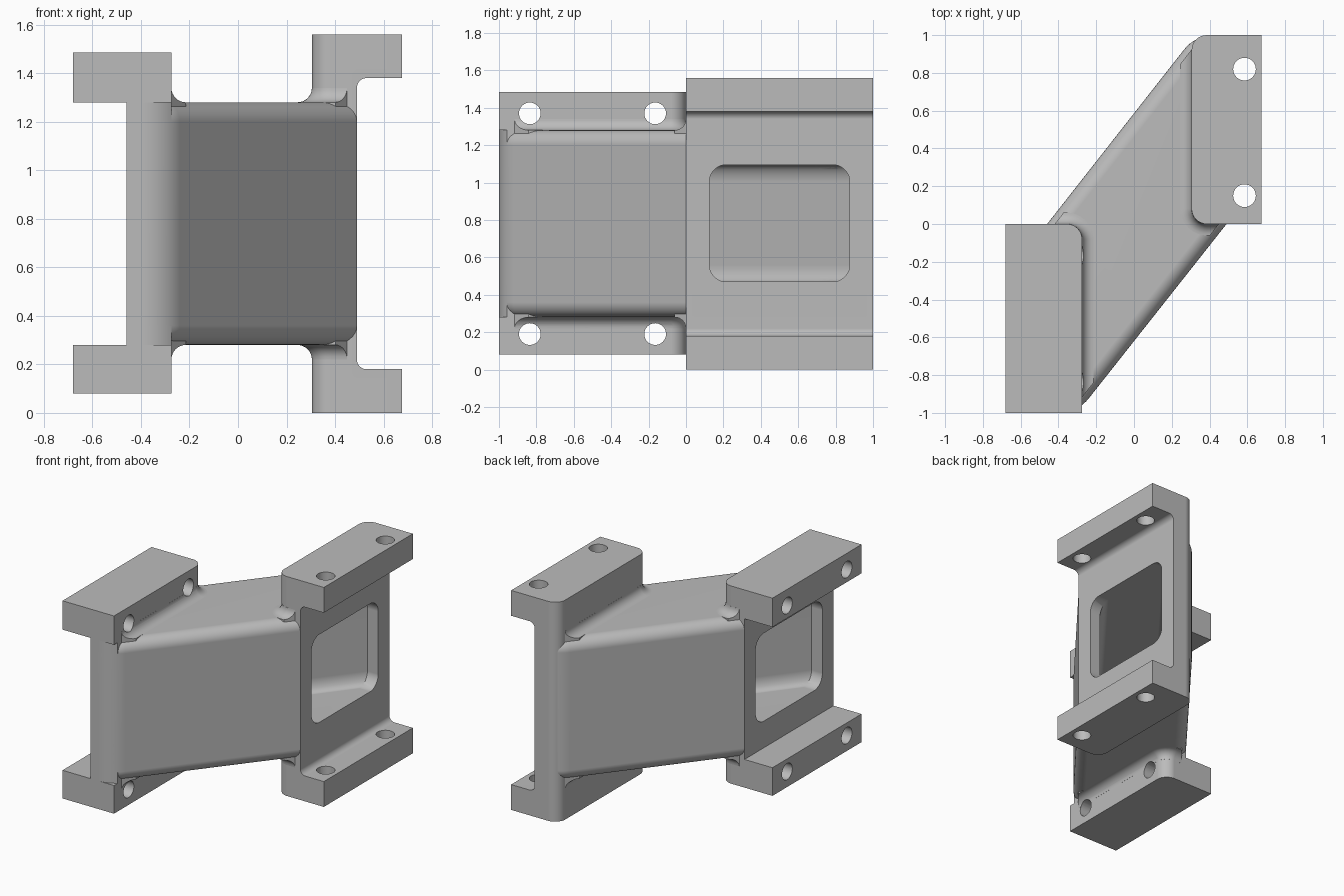
import bpy
import bmesh
import math
from mathutils import Vector

cube = bpy.data.objects.get("Cube")
if cube:
    bpy.data.objects.remove(cube, do_unlink=True)

grey = bpy.data.materials.new("cast grey")
grey.use_nodes = True
colour = (0.5, 0.5, 0.5, 1)
grey.diffuse_color = colour
grey.node_tree.nodes["Principled BSDF"].inputs["Base Color"].default_value = colour

HEIGHT = 1.56
parts, cutters = [], []


def rounded(corners, steps=8):
    """2D outline from (x, y, radius) corners."""
    out = []
    for i, (x, y, r) in enumerate(corners):
        p = Vector((x, y))
        if r == 0:
            out.append(p)
            continue
        a = (Vector(corners[i - 1][:2]) - p).normalized()
        b = (Vector(corners[(i + 1) % len(corners)][:2]) - p).normalized()
        half = a.angle(b) / 2
        centre = p + (a + b).normalized() * r / math.sin(half)
        start = p + a * r / math.tan(half) - centre
        end = p + b * r / math.tan(half) - centre
        for k in range(steps + 1):
            out.append(centre + start.lerp(end, k / steps).normalized() * r)
    return out


def circle(u, v, r, n=32):
    return [Vector((u + r * math.cos(2 * math.pi * k / n),
                    v + r * math.sin(2 * math.pi * k / n))) for k in range(n)]


def along(axis, outline, level):
    """Place a 2D outline across an axis at a given level."""
    if axis == "x":
        return [(level, p.x, p.y) for p in outline]
    if axis == "y":
        return [(p.x, level, p.y) for p in outline]
    return [(p.x, p.y, level) for p in outline]


def loft(name, rings, keep=True, pick=None, width=0.08):
    """Skin rings into a solid; optionally round the edges chosen by pick."""
    bm = bmesh.new()
    loops = [[bm.verts.new(c) for c in ring] for ring in rings]
    n = len(loops[0])
    for low, high in zip(loops, loops[1:]):
        for i in range(n):
            j = (i + 1) % n
            bm.faces.new((low[i], low[j], high[j], high[i]))
    bm.faces.new(loops[0])
    bm.faces.new(loops[-1])
    bmesh.ops.recalc_face_normals(bm, faces=bm.faces[:])
    if pick:
        edges = [e for e in bm.edges if pick(e.verts[0].co, e.verts[1].co)]
        bmesh.ops.bevel(bm, geom=edges, offset=width, offset_type="OFFSET",
                        segments=8, profile=0.5, affect="EDGES", clamp_overlap=False)
    mesh = bpy.data.meshes.new(name)
    bm.to_mesh(mesh)
    bm.free()
    obj = bpy.data.objects.new(name, mesh)
    bpy.context.scene.collection.objects.link(obj)
    obj.hide_render = not keep
    (parts if keep else cutters).append(obj)
    return obj


def boolean(obj, tool, operation="DIFFERENCE"):
    mod = obj.modifiers.new("cut", "BOOLEAN")
    mod.operation, mod.object, mod.solver = operation, tool, "EXACT"
    bpy.context.view_layer.update()
    graph = bpy.context.evaluated_depsgraph_get()
    mesh = bpy.data.meshes.new_from_object(obj.evaluated_get(graph))
    obj.modifiers.clear()
    obj.data = mesh


def body_outline(k=0):
    return rounded([(-0.46, -1, 0), (-0.30 - k, -1, 0.2), (0.49 - k, 0, 0),
                    (0.49, 1, 0), (0.325 + k, 1, 0.2), (-0.46 + k, 0, 0)])


# Slanted duct body, rounded along its long top and bottom edges
def long_edge(a, b):
    return abs(a.z - b.z) < 0.001 and abs(a.x - b.x) > 0.001


outline = body_outline()
body = loft("duct_body", [along("z", outline, z) for z in (0.28, 1.28)], pick=long_edge)

# Left mounting web between its two flanges
edge = [p for p in outline if p.x < -0.28]
edge[-1:-1] = [Vector((-0.275, -0.958)), Vector((-0.275, 0))]
web = loft("left_web", [along("z", edge, z) for z in (0.28, 1.28)])

# Left flanges
pad = rounded([(-0.68, -1, 0), (-0.275, -1, 0), (-0.275, 0, 0.08), (-0.68, 0, 0)])
flanges = [loft(name, [along("z", pad, z) for z in span])
           for name, span in (("left_lower_flange", (0.08, 0.28)),
                              ("left_upper_flange", (1.28, 1.485)))]

# Right channel: plate with a flange at each end
channel = rounded([(0.305, 0, 0), (0.675, 0, 0), (0.675, 0.18, 0), (0.49, 0.18, 0.04),
                   (0.49, 1.38, 0.04), (0.675, 1.38, 0), (0.675, HEIGHT, 0),
                   (0.305, HEIGHT, 0)])
right = loft("right_channel", [along("y", channel, y) for y in (0, 1)],
             pick=lambda a, b: max(a.x, b.x) < 0.31 and abs(a.y - b.y) < 0.001)


# Concave fillets where the body meets the mounting blocks
def left_flare(d):
    r = 0.08 + d
    return rounded([(-0.45, -1.1, 0), (-0.275 + d, -1.1, 0),
                    (-0.275 + d, d, r), (-0.45, d, 0)])


def right_flare(d):
    r = 0.08 + d
    return rounded([(0.48, -d, 0), (0.48, 1 + d, 0),
                    (0.305 - d, 1 + d, r), (0.305 - d, -d, r)])


footprint = loft("footprint_cutter",
                 [along("z", body_outline(0.04), z) for z in (-0.1, 1.7)], keep=False)
left_fillets = []
R = 0.06
for side, flare in (("left", left_flare), ("right", right_flare)):
    layers = [(R, 1.23)]
    for k in range(9):
        t = k / 8 * math.pi / 2
        layers.append((R * (1 - math.sin(t)) + 0.0005, 1.28 + R * (1 - math.cos(t))))
    for end in ("upper", "lower"):
        rings = [along("z", flare(d), z if end == "upper" else HEIGHT - z)
                 for d, z in layers]
        fillet = loft(f"{side}_{end}_fillet", rings)
        boolean(fillet, footprint, "INTERSECT")
        if side == "left":
            left_fillets.append(fillet)

# Duct opening: straight mouths joined by a slanted passage
rings = []
for x, y in ((0.6, 0.5), (0.405, 0.5), (-0.375, -0.5), (-0.6, -0.5)):
    mouth = rounded([(y - 0.375, 0.47, 0.09), (y + 0.375, 0.47, 0.09),
                     (y + 0.375, 1.095, 0.09), (y - 0.375, 1.095, 0.09)])
    rings.append(along("x", mouth, x))
duct = loft("duct_cutter", rings, keep=False)
for obj in (body, web, right):
    boolean(obj, duct)

# Bolt holes: upright on the right, sideways on the left
for y in (0.15, 0.82):
    hole = circle(0.585, y, 0.06)
    boolean(right, loft("upright_hole_cutter",
                        [along("z", hole, z) for z in (-0.1, 1.7)], keep=False))
for y in (-0.835, -0.165):
    for z in (0.19, 1.37):
        hole = circle(y, z, 0.058)
        drill = loft("side_hole_cutter",
                     [along("x", hole, x) for x in (-0.8, -0.1)], keep=False)
        for obj in flanges + left_fillets:
            if (obj.name.split("_")[1] == "upper") == (z > 1):
                boolean(obj, drill)

for obj in cutters:
    bpy.data.objects.remove(obj, do_unlink=True)

# Material, smooth curves and crisp edges
for obj in parts:
    obj.data.materials.clear()
    obj.data.materials.append(grey)
    bm = bmesh.new()
    bm.from_mesh(obj.data)
    for f in bm.faces:
        f.smooth = True
        f.material_index = 0
    for e in bm.edges:
        e.smooth = len(e.link_faces) == 2 and e.calc_face_angle(0) < math.radians(30)
    bm.to_mesh(obj.data)
    bm.free()
    mod = obj.modifiers.new("even_shading", "WEIGHTED_NORMAL")
    mod.keep_sharp = True
